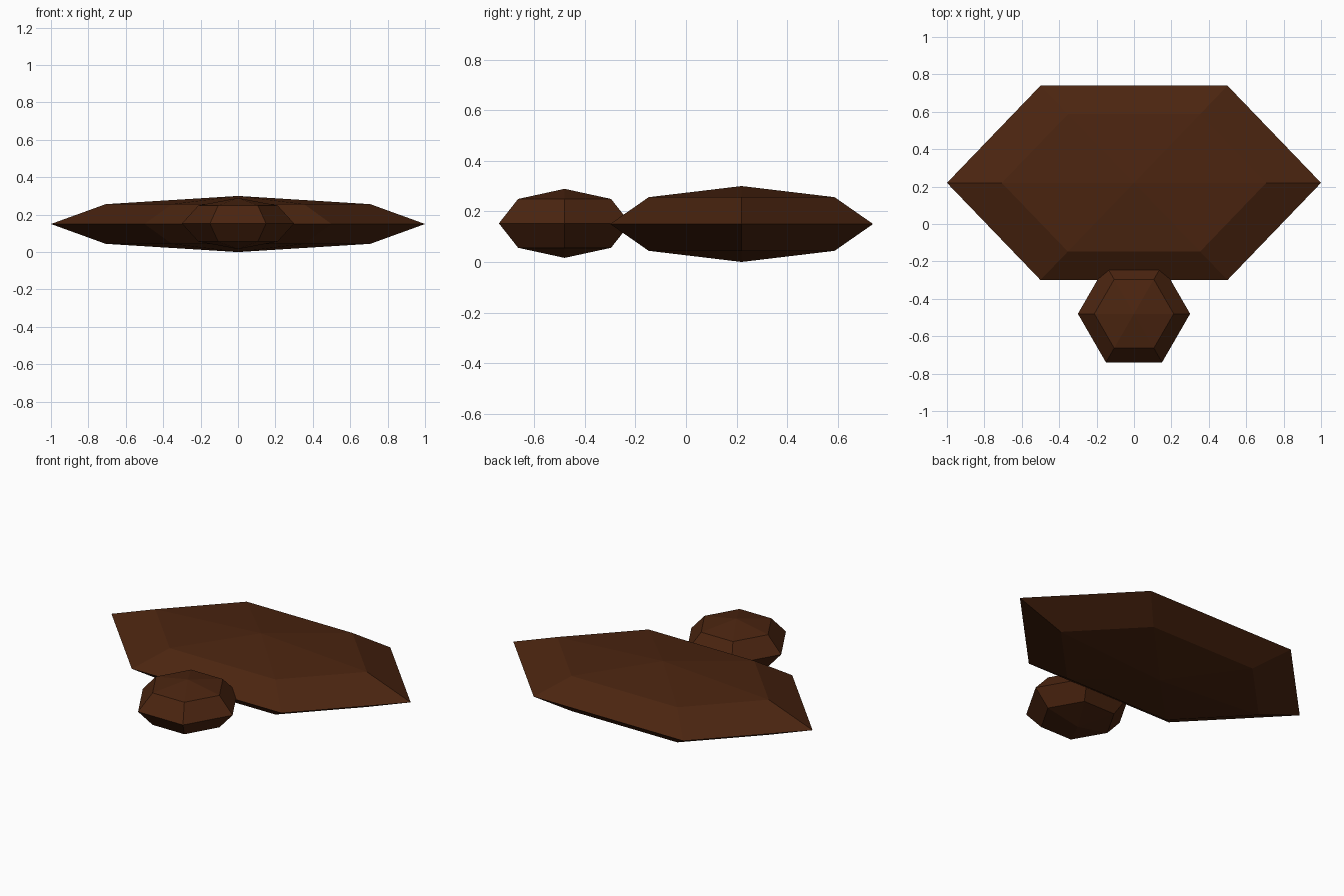
import bpy, bmesh, math
from mathutils import Matrix

if "Cube" in bpy.data.objects:
    bpy.data.objects.remove(bpy.data.objects["Cube"])

brown = bpy.data.materials.new("dark brown")
brown.diffuse_color = (0.07, 0.018, 0.005, 1)
brown.use_nodes = True
brown.node_tree.nodes["Principled BSDF"].inputs["Base Color"].default_value = brown.diffuse_color


def faceted_blob(name, center, radii):
    """Six-sided, four-ring sphere with corners on the x axis, stretched to radii."""
    bm = bmesh.new()
    bmesh.ops.create_uvsphere(bm, u_segments=6, v_segments=4, radius=1)
    # turn so that two corners lie on the x axis
    widest = max((v.co for v in bm.verts), key=lambda c: round(math.hypot(c.x, c.y), 4))
    turn = Matrix.Rotation(-math.atan2(widest.y, widest.x), 4, 'Z')
    stretch = Matrix.Diagonal((*radii, 1))
    bm.transform(Matrix.Translation(center) @ stretch @ turn)
    mesh = bpy.data.meshes.new(name)
    bm.to_mesh(mesh)
    bm.free()
    mesh.materials.append(brown)
    obj = bpy.data.objects.new(name, mesh)
    bpy.context.collection.objects.link(obj)
    return obj


# wide flat body behind, small rounder head in front
faceted_blob("body", (0, 0.22, 0.15), (1.0, 0.6, 0.15))
faceted_blob("head", (0, -0.48, 0.1525), (0.3, 0.3, 0.1365))
